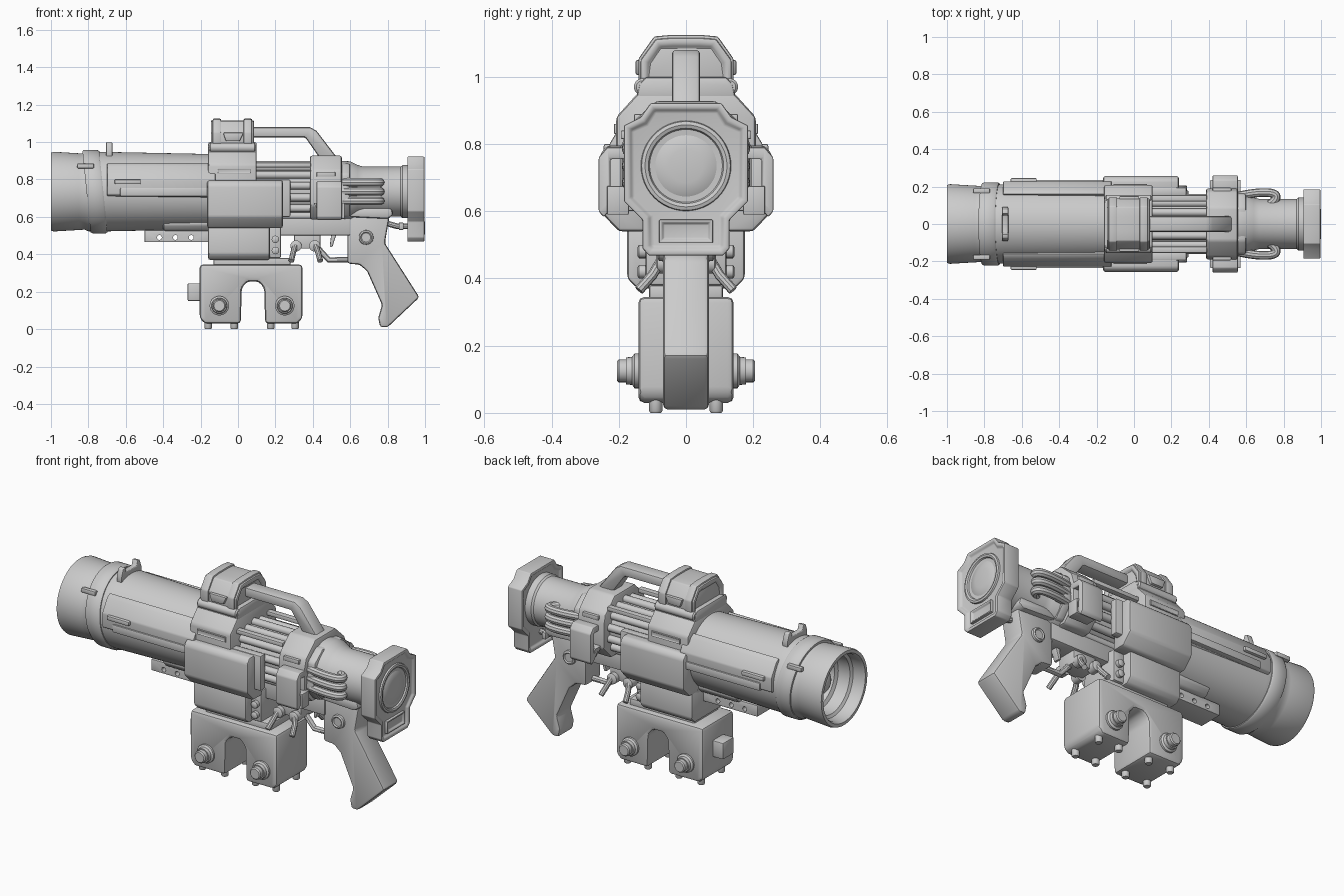
import bpy, bmesh
from math import sin, cos, pi, radians

AX = 0.735  # height of the barrel axis


def finish(name, bm, mirror=False):
    bmesh.ops.recalc_face_normals(bm, faces=bm.faces)
    me = bpy.data.meshes.new(name)
    bm.to_mesh(me)
    bm.free()
    ob = bpy.data.objects.new(name, me)
    bpy.context.collection.objects.link(ob)
    if mirror:
        m = ob.modifiers.new("mirror", 'MIRROR')
        m.use_axis = (False, True, False)
    return ob


def prism(name, pts, a, b, axis='x', bevel=0.012, mirror=False, inset=None):
    """Extrude a profile: (y,z) points along x, or (x,z) points along y."""
    bm = bmesh.new()
    put = (lambda p, t: (t, p[0], p[1])) if axis == 'x' else (lambda p, t: (p[0], t, p[1]))
    lo = [bm.verts.new(put(p, a)) for p in pts]
    hi = [bm.verts.new(put(p, b)) for p in pts]
    caps = [bm.faces.new(lo), bm.faces.new(hi)]
    n = len(pts)
    for i in range(n):
        j = (i + 1) % n
        bm.faces.new((lo[i], lo[j], hi[j], hi[i]))
    bmesh.ops.recalc_face_normals(bm, faces=bm.faces)
    if inset:
        bmesh.ops.inset_individual(bm, faces=caps, thickness=inset[0], depth=0)
        bmesh.ops.inset_individual(bm, faces=caps, thickness=inset[1], depth=-inset[1])
    if bevel:
        edges = [e for e in bm.edges if len(e.link_faces) == 2 and e.calc_face_angle(0) > radians(30)]
        bmesh.ops.bevel(bm, geom=edges, offset=bevel, segments=2, profile=0.5,
                        affect='EDGES', clamp_overlap=True)
    return finish(name, bm, mirror)


def box(name, x, y, z, bevel=0.008, mirror=False):
    return prism(name, [(y[0], z[0]), (y[1], z[0]), (y[1], z[1]), (y[0], z[1])],
                 x[0], x[1], 'x', bevel, mirror)


def lathe(name, prof, o=(0, 0, AX), axis='x', seg=48, shear=0, mirror=False, closed=False):
    """Revolve (distance, radius) points around an axis through o."""
    bm = bmesh.new()
    rings = []
    for t, r in prof:
        ring = []
        for k in range(seg):
            c, s = r * cos(2 * pi * k / seg), r * sin(2 * pi * k / seg)
            v = {'x': (t + shear * s, c, s), 'y': (c, t, s), 'z': (c, s, t)}[axis]
            ring.append(bm.verts.new([v[i] + o[i] for i in range(3)]))
        rings.append(ring)
    pairs = list(zip(rings, rings[1:])) + ([(rings[-1], rings[0])] if closed else [])
    for p, q in pairs:
        for k in range(seg):
            j = (k + 1) % seg
            bm.faces.new((p[k], p[j], q[j], q[k]))
    bmesh.ops.remove_doubles(bm, verts=bm.verts, dist=1e-5)
    return finish(name, bm, mirror)


def tube(name, pts, r, smooth=False, mirror=False):
    cu = bpy.data.curves.new(name, 'CURVE')
    cu.dimensions = '3D'
    cu.bevel_depth, cu.bevel_resolution, cu.use_fill_caps = r, 3, True
    sp = cu.splines.new('NURBS' if smooth else 'POLY')
    sp.points.add(len(pts) - 1)
    for p, c in zip(sp.points, pts):
        p.co = (*c, 1)
    if smooth:
        sp.use_endpoint_u, sp.order_u = True, 3
    ob = bpy.data.objects.new(name, cu)
    bpy.context.collection.objects.link(ob)
    me = bpy.data.meshes.new_from_object(ob.evaluated_get(bpy.context.evaluated_depsgraph_get()))
    bpy.data.objects.remove(ob)
    ob = bpy.data.objects.new(name, me)
    bpy.context.collection.objects.link(ob)
    if mirror:
        ob.modifiers.new("mirror", 'MIRROR').use_axis = (False, True, False)


def sym(half):
    return half + [(-y, z) for y, z in reversed(half)]


# Launch tube with open muzzle and round inside it
lathe("barrel", [(-0.1, 0), (-0.1, 0.2), (-0.69, 0.212), (-0.8, 0.212), (-0.82, 0.203), (-0.85, 0.205),
                 (-0.985, 0.213), (-1, 0.208), (-1, 0.19), (-0.985, 0.182), (-0.93, 0.18), (-0.92, 0.165),
                 (-0.85, 0.16), (-0.84, 0.14), (-0.76, 0.13), (-0.74, 0)], seg=64)
lathe("warhead", [(-0.8 - 0.1 * cos(a * pi / 16), 0.09 * sin(a * pi / 16)) for a in range(9)]
      + [(-0.72, 0.09)], seg=32)
lathe("muzzle_collar", [(-0.81, 0.2), (-0.81, 0.217), (-0.8, 0.223), (-0.73, 0.223), (-0.72, 0.217),
                        (-0.72, 0.2)], seg=64, shear=-0.1)
box("collar_clip", (-0.86, -0.77), (0.165, 0.19), (0.86, 0.885), 0.005, True)
prism("front_sight", sym([(0.09, 0.92), (0.09, 0.955), (0.075, 0.995), (0.055, 1.0), (0.045, 0.97)]),
      -0.705, -0.672, bevel=0.004)

# Barrel side fairings
prism("barrel_fairing", [(0.16, 0.89), (0.185, 0.87), (0.228, 0.80), (0.228, 0.72), (0.19, 0.7), (0.1, 0.75)],
      -0.7, -0.12, bevel=0.006, mirror=True)
box("side_rail", (-0.63, -0.12), (0.2, 0.236), (0.71, 0.755), 0.006, True)
box("side_latch", (-0.66, -0.52), (0.2, 0.245), (0.775, 0.8), 0.006, True)
prism("barrel_chin", sym([(0.1, 0.62), (0.12, 0.56), (0.09, 0.525)]), -0.4, -0.12)

# Accessory rail with three holes
rail = box("bottom_rail", (-0.5, -0.14), (-0.07, 0.07), (0.465, 0.53), 0.005)
for i, x in enumerate((-0.42, -0.335, -0.25)):
    cut = lathe("rail_cutter", [(-0.2, 0), (-0.2, 0.013), (0.2, 0.013), (0.2, 0)], (x, 0, 0.49), 'y', 16)
    cut.hide_render = True
    cut.hide_viewport = True
    m = rail.modifiers.new("hole", 'BOOLEAN')
    m.operation, m.object, m.solver = 'DIFFERENCE', cut, 'EXACT'

# Central frame
prism("center_frame", sym([(0.14, 0.955), (0.208, 0.88), (0.208, 0.56), (0.12, 0.52)]), -0.16, 0.1)
prism("side_panel", [(0.15, 0.795), (0.235, 0.795), (0.256, 0.77), (0.256, 0.6), (0.2, 0.54), (0.12, 0.54)],
      -0.165, 0.24, mirror=True)
prism("frame_slot", [(-0.11, 0.83), (0.07, 0.83), (0.07, 0.86), (-0.11, 0.86)], 0.2, 0.214, 'y', 0.004, True,
      (0.006, 0.003))
box("rear_rail", (0.08, 0.28), (0.15, 0.195), (0.6, 0.8), mirror=True)
box("upper_brace", (0.08, 0.39), (0.12, 0.155), (0.865, 0.89), 0.006, True)
prism("magazine_well", sym([(0.175, 0.56), (0.175, 0.4), (0.145, 0.37)]), -0.16, 0.17)
box("well_neck", (-0.13, 0.28), (-0.11, 0.11), (0.33, 0.38))
box("well_rear_block", (0.15, 0.23), (-0.12, 0.12), (0.38, 0.56))
for i, z in enumerate((0.42, 0.48)):
    lathe("well_bolt", [(0.1, 0), (0.1, 0.02), (0.14, 0.02), (0.145, 0.012), (0.145, 0)], (0.2, 0, z), 'y', 16,
          mirror=True)

# Magazine with arch, feet and knobs
prism("magazine", [(-0.205, 0.345), (-0.205, 0.06), (-0.18, 0.03), (0.015, 0.03), (0.02, 0.22), (0.05, 0.255),
                   (0.11, 0.255), (0.14, 0.22), (0.145, 0.03), (0.32, 0.03), (0.345, 0.06), (0.345, 0.345)],
      -0.142, 0.142, 'y', 0.018)
box("magazine_front_lug", (-0.27, -0.19), (-0.05, 0.05), (0.15, 0.245))
for x in (-0.16, -0.02, 0.175, 0.305):
    lathe("magazine_foot", [(0, 0), (0, 0.016), (0.006, 0.02), (0.04, 0.02), (0.04, 0)], (x, 0.09, 0), 'z', 16,
          mirror=True)
for x in (-0.1, 0.25):
    lathe("magazine_knob", [(0.13, 0), (0.13, 0.052), (0.153, 0.052), (0.16, 0.042), (0.178, 0.04), (0.178, 0.034),
                            (0.2, 0.034), (0.206, 0.028), (0.206, 0)], (x, 0, 0.125), 'y', 24, mirror=True)

# Top optic with straps, hinges and latch
hood = [(0.135, 0.97), (0.135, 1.05), (0.09, 1.112), (0.04, 1.116)]
prism("optic_body", sym(hood), -0.145, 0.085, inset=(0.02, 0.012), bevel=0.006)
for x in (-0.135, 0.03):
    prism("optic_strap", sym([(0.142, 0.97), (0.142, 1.053), (0.095, 1.12), (0.04, 1.125)]), x, x + 0.045,
          bevel=0.006)
prism("optic_base", sym([(0.12, 1.0), (0.14, 0.98), (0.15, 0.93)]), -0.16, 0.1)
lathe("optic_hinge", [(-0.155, 0), (-0.155, 0.018), (-0.148, 0.025), (0.088, 0.025), (0.095, 0.018), (0.095, 0)],
      (0, 0.13, 0.97), seg=20, mirror=True)
prism("optic_latch", [(-0.08, 1.05), (-0.065, 1.005), (0.01, 1.005), (0.03, 1.05)], 0.125, 0.15, 'y', 0.006, True)

# Carry handle
prism("carry_handle", [(0.07, 1.08), (0.385, 1.08), (0.42, 1.06), (0.535, 0.91), (0.44, 0.91), (0.36, 1.025),
                       (0.07, 1.025)], -0.042, 0.042, 'y')

# Rod bundle between the frames
lathe("core_tube", [(0.05, 0), (0.05, 0.135), (0.45, 0.135), (0.45, 0)])
for k in range(14):
    a = 2 * pi * (k + 0.5) / 14
    lathe("cooling_rod", [(0.05, 0), (0.05, 0.021), (0.42, 0.021), (0.42, 0)],
          (0, 0.143 * cos(a), AX + 0.143 * sin(a)), seg=12)
box("lower_receiver", (0.15, 0.6), (-0.075, 0.075), (0.5, 0.62))

# Rear frame, brackets and tail tube
prism("rear_frame", sym([(0.09, 0.928), (0.175, 0.85), (0.19, 0.8), (0.19, 0.66), (0.12, 0.585)]), 0.385, 0.555)
prism("rear_frame_step", sym([(0.09, 0.885), (0.16, 0.83), (0.175, 0.68), (0.11, 0.6)]), 0.54, 0.6)
prism("rear_slot", [(0.42, 0.815), (0.52, 0.815), (0.52, 0.84), (0.42, 0.84)], 0.17, 0.194, 'y', 0.004, True)
prism("side_bracket", [(0.16, 0.79), (0.235, 0.79), (0.26, 0.76), (0.26, 0.6), (0.245, 0.582), (0.17, 0.66),
                       (0.185, 0.68), (0.225, 0.64), (0.225, 0.755), (0.16, 0.755)], 0.42, 0.555,
      bevel=0.006, mirror=True)
prism("bracket_foot", [(0.405, 0.675), (0.45, 0.59), (0.57, 0.59), (0.57, 0.675)], 0.17, 0.235, 'y', 0.01, True,
      (0.014, 0.008))
lathe("tail_tube", [(0.55, 0), (0.55, 0.165), (0.6, 0.162), (0.64, 0.142), (0.67, 0.134), (0.87, 0.134),
                    (0.88, 0.142), (0.93, 0.142), (0.93, 0)])
for z in (0.685, 0.735, 0.785):
    tube("exhaust_pipe", [(0.56, 0.15, z), (0.64, 0.168, z), (0.755, 0.168, z), (0.765, 0.13, z), (0.72, 0.1, z)],
         0.023, True, True)

# Rear plate with dished lens and framed port
prism("rear_plate", sym([(0.105, 0.922), (0.135, 0.88), (0.185, 0.855), (0.185, 0.63), (0.13, 0.575),
                         (0.13, 0.49), (0.11, 0.468)]), 0.905, 0.997, bevel=0.005, inset=(0.018, 0.012))
lathe("rear_lens", [(0.97, 0.138), (0.994, 0.132), (0.997, 0.122), (0.993, 0.112), (0.978, 0.105), (0.978, 0.1),
                    (0.986, 0.09), (0.992, 0.05), (0.994, 0)])
prism("rear_port", [(-0.08, 0.505), (0.08, 0.505), (0.08, 0.575), (-0.08, 0.575)], 0.97, 1.0, bevel=0.003,
      inset=(0.01, 0.01))
tube("plate_link", [(0.78, 0, 0.57), (0.85, 0, 0.55), (0.92, 0, 0.55)], 0.016)
box("link_lug", (0.86, 0.885), (-0.04, 0.04), (0.53, 0.57), 0.005)

# Grip, trigger group and safety levers
prism("grip", [(0.585, 0.63), (0.585, 0.35), (0.65, 0.345), (0.69, 0.31), (0.77, 0.13), (0.75, 0.06), (0.76, 0.01),
               (0.8, 0.01), (0.97, 0.17), (0.785, 0.46), (0.815, 0.63)], -0.068, 0.068, 'y', 0.014)
prism("grip_mount", [(0.59, 0.6), (0.6, 0.65), (0.82, 0.65), (0.83, 0.61), (0.8, 0.59)], -0.1, 0.1, 'y')
lathe("grip_pivot", [(0.06, 0), (0.06, 0.04), (0.08, 0.038), (0.085, 0.03), (0.08, 0.024), (0.08, 0)],
      (0.685, 0, 0.49), 'y', 24, mirror=True)
tube("trigger_guard", [(0.38, 0, 0.52), (0.43, 0, 0.43), (0.485, 0, 0.37), (0.61, 0, 0.37)], 0.016)
box("trigger_block", (0.3, 0.44), (-0.06, 0.06), (0.43, 0.51))
prism("trigger", [(0.5, 0.52), (0.49, 0.44), (0.505, 0.44), (0.53, 0.52)], -0.02, 0.02, 'y', 0.005)
for x, d in ((0.31, -0.025), (0.41, 0.03)):
    lathe("lever_hub", [(0.04, 0), (0.04, 0.03), (0.085, 0.03), (0.09, 0.022), (0.09, 0)], (x, 0, 0.445), 'y', 20,
          mirror=True)
    tube("safety_lever", [(x, 0.07, 0.46), (x + d * 0.6, 0.1, 0.41), (x + d, 0.14, 0.365)], 0.015, False, True)

# Smooth shading with sharp creases
for ob in bpy.context.collection.objects:
    if ob.type == 'MESH' and not ob.hide_viewport:
        ob.select_set(True)
        bpy.context.view_layer.objects.active = ob
bpy.ops.object.shade_smooth_by_angle(angle=radians(35))
